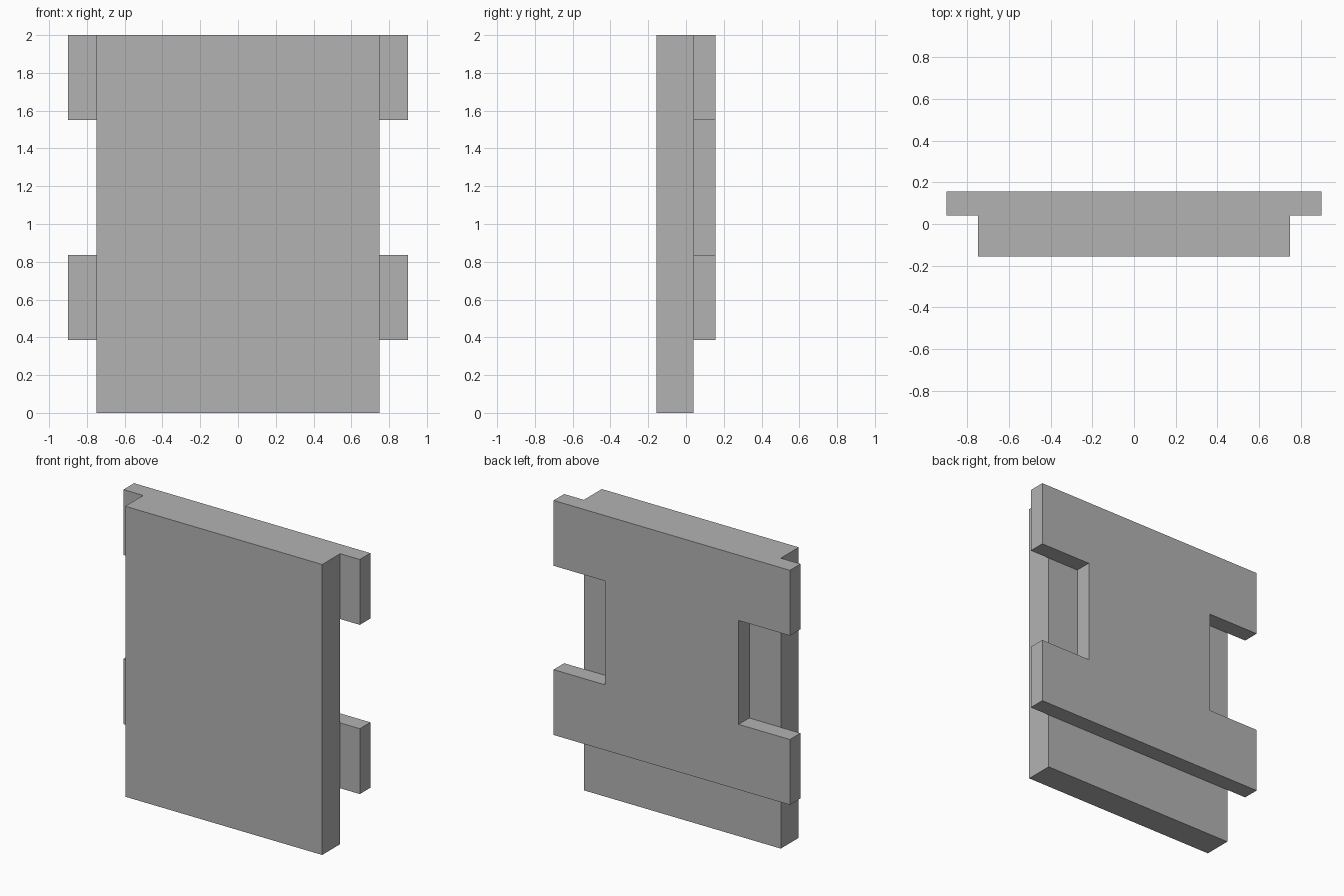
import bpy
import bmesh

cube = bpy.data.objects.get("Cube")
if cube:
    bpy.data.objects.remove(cube, do_unlink=True)

# Single flat grey
grey = bpy.data.materials.new("plain_grey")
grey.use_nodes = True
colour = (0.45, 0.45, 0.45, 1.0)
grey.diffuse_color = colour
grey.node_tree.nodes["Principled BSDF"].inputs["Base Color"].default_value = colour


def slab(name, half_outline, y_front, y_back):
    """Mirror a right-hand (x, z) outline across x = 0 and extrude it along y."""
    outline = half_outline + [(-x, z) for x, z in reversed(half_outline)]
    bm = bmesh.new()
    face = bm.faces.new([bm.verts.new((x, y_front, z)) for x, z in outline])
    result = bmesh.ops.extrude_face_region(bm, geom=[face])
    moved = [v for v in result["geom"] if isinstance(v, bmesh.types.BMVert)]
    bmesh.ops.translate(bm, verts=moved, vec=(0, y_back - y_front, 0))
    bmesh.ops.recalc_face_normals(bm, faces=bm.faces)
    mesh = bpy.data.meshes.new(name)
    bm.to_mesh(mesh)
    bm.free()
    mesh.materials.append(grey)
    obj = bpy.data.objects.new(name, mesh)
    bpy.context.collection.objects.link(obj)
    return obj


FRONT, JOINT, BACK = -0.155, 0.04, 0.155
TOP = 2.0

# Thick front panel
slab("front_panel", [(0.75, 0), (0.75, TOP)], FRONT, JOINT)

# Wider back plate with a notch in each side, leaving four tabs
tab, notch = 0.9, 0.51
slab("notched_back_plate",
     [(tab, 0.385), (tab, 0.835), (notch, 0.835),
      (notch, 1.55), (tab, 1.55), (tab, TOP)],
     JOINT, BACK)
